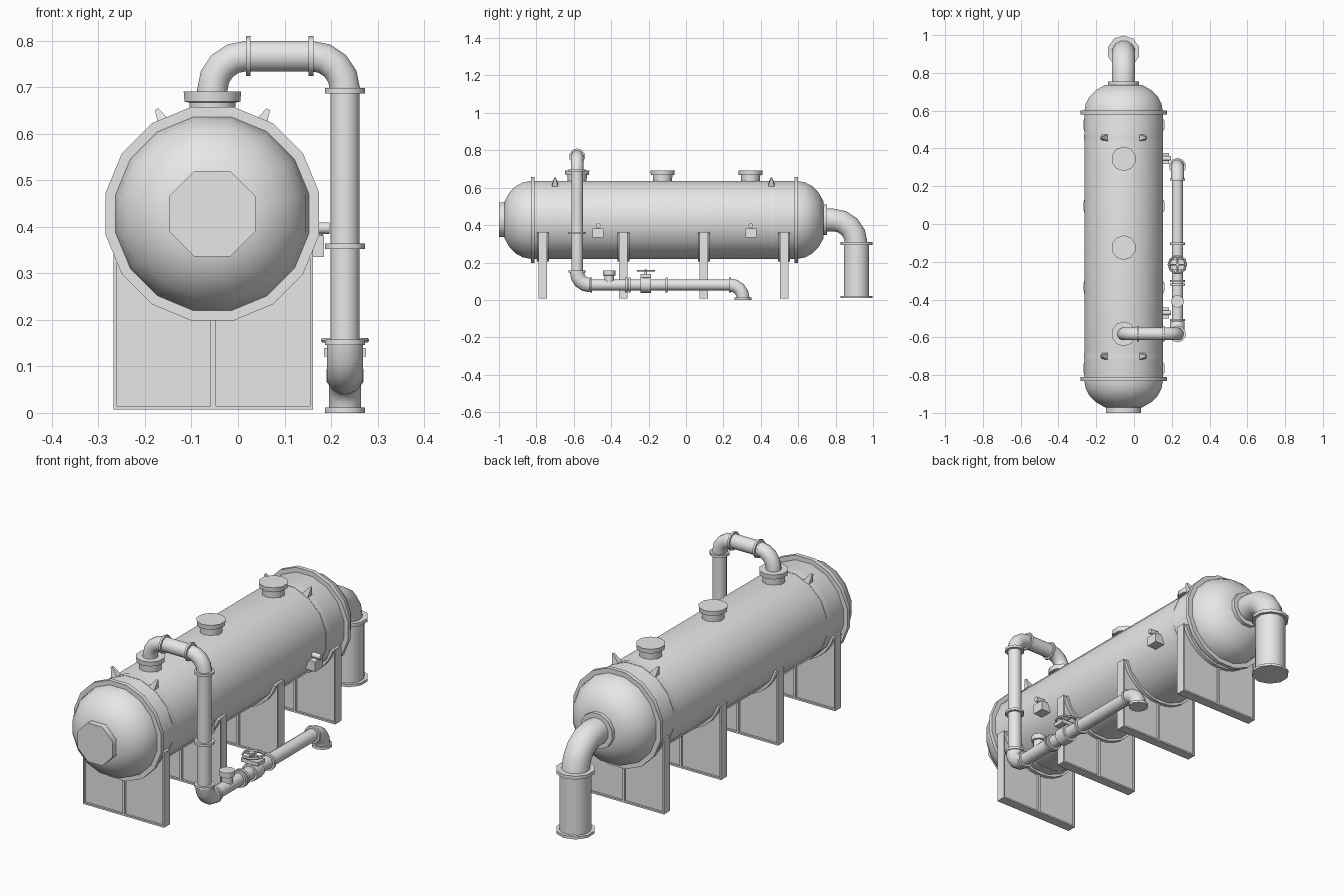
import bpy, bmesh
from math import sin, cos, pi, radians
from mathutils import Vector, Matrix

cube = bpy.data.objects.get("Cube")
if cube:
    bpy.data.objects.remove(cube, do_unlink=True)

grey = bpy.data.materials.new("plain_grey")
grey.use_nodes = True
grey.diffuse_color = (0.8, 0.8, 0.8, 1)
grey.node_tree.nodes["Principled BSDF"].inputs["Base Color"].default_value = (0.8, 0.8, 0.8, 1)

X, Y, Z = Vector((1, 0, 0)), Vector((0, 1, 0)), Vector((0, 0, 1))
TX, TZ, TR = -0.055, 0.428, 0.212      # tank axis and radius
PX, PY, PZ = 0.23, -0.582, 0.08        # side pipe run


def finish(name, bm, smooth=True):
    bmesh.ops.recalc_face_normals(bm, faces=bm.faces)
    mesh = bpy.data.meshes.new(name)
    bm.to_mesh(mesh)
    bm.free()
    mesh.materials.append(grey)
    obj = bpy.data.objects.new(name, mesh)
    bpy.context.collection.objects.link(obj)
    if smooth:
        bpy.ops.object.select_all(action='DESELECT')
        obj.select_set(True)
        bpy.context.view_layer.objects.active = obj
        bpy.ops.object.shade_smooth_by_angle(angle=radians(50))
    return obj


def loft(name, rings, side, n=12):
    """Skin circular rings of (centre, direction, radius); side is square to every direction."""
    bm = bmesh.new()
    loops = []
    for centre, along, r in rings:
        up = along.cross(side).normalized()
        loops.append([bm.verts.new(centre + r * (cos(a) * side + sin(a) * up))
                      for a in [2 * pi * (i + 0.5) / n for i in range(n)]])
    for a, b in zip(loops, loops[1:]):
        for i in range(n):
            j = (i + 1) % n
            bm.faces.new((a[i], a[j], b[j], b[i]))
    bm.faces.new(loops[0])
    bm.faces.new(loops[-1])
    return finish(name, bm)


def lathe(name, origin, axis, profile, n=12):
    """Turn a profile of (distance, radius) about an axis."""
    side = X if abs(axis.x) < 0.5 else Y
    side = (side - axis * side.dot(axis)).normalized()
    return loft(name, [(origin + axis * d, axis, r) for d, r in profile], side, n)


def rod(name, start, end, r, n=12):
    d = end - start
    return lathe(name, start, d.normalized(), [(0, r), (d.length, r)], n)


def flange(name, centre, axis, r, thick=0.014, n=10):
    return rod(name, centre - axis * thick / 2, centre + axis * thick / 2, r, n)


def elbow(name, start, into, out, bend, r, tail=0.0, n=12, steps=4):
    """Quarter bend that leaves start along 'into' and turns to 'out'."""
    pivot = start + out * bend
    rings = [(start - into * tail, into, r)] if tail else []
    for i in range(steps + 1):
        a = pi / 2 * i / steps
        rings.append((pivot - out * bend * cos(a) + into * bend * sin(a),
                      into * cos(a) + out * sin(a), r))
    return loft(name, rings, into.cross(out), n)


def box(name, centre, size):
    bm = bmesh.new()
    bmesh.ops.create_cube(bm, size=1, matrix=Matrix.Translation(centre) @ Matrix.Diagonal((*size, 1)))
    return finish(name, bm, False)


def on_axis(y):
    return Vector((TX, y, TZ))


# Tank shell with rounded ends
dome = [(0.16 * sin(a), TR * cos(a)) for a in [radians(t) for t in (0, 15, 30, 45, 62)]]
shell = [(-0.83 - d, r) for d, r in reversed(dome)] + [(0.595 + d, r) for d, r in dome]
lathe("tank_shell", on_axis(0), Y, shell, 16)
rod("front_nozzle", on_axis(-1.0), on_axis(-0.95), 0.1, 8)
for label, y in (("front", -0.82), ("rear", 0.59)):
    flange(label + "_end_flange", on_axis(y), Y, 0.234, 0.02, 16)
for label, y in (("front", -0.7), ("rear", 0.457)):
    flange(label + "_band", on_axis(y), Y, TR + 0.0015, 0.028, 16)
    # Lifting lugs
    for hand, s in (("left", 1), ("right", -1)):
        out = Vector((s * 0.47, 0, 0.88)).normalized()
        lathe(f"{label}_{hand}_lug", on_axis(y) + out * 0.195, out, [(0, 0.028), (0.06, 0.006)], 4)

# Top nozzles
for i, y in enumerate((PY, -0.125, 0.345)):
    lathe(f"top_nozzle_{i + 1}", Vector((TX, y, 0.62)), Z,
          [(0, 0.05), (0.047, 0.052), (0.049, 0.063), (0.071, 0.065)], 10)

# Saddle supports: panel, edge frame, rib and curved cradle
for i in range(4):
    y = -0.765 + 0.43 * i
    box(f"saddle_panel_{i + 1}", (-0.053, y, 0.18), (0.418, 0.028, 0.345))
    box(f"saddle_base_{i + 1}", (-0.053, y, 0.011), (0.428, 0.046, 0.008))
    box(f"saddle_rib_{i + 1}", (-0.053, y, 0.13), (0.012, 0.046, 0.24))
    for s in (-1, 1):
        box(f"saddle_side_{'left' if s > 0 else 'right'}_{i + 1}",
            (-0.053 + s * 0.211, y, 0.185), (0.007, 0.046, 0.355))
    bm = bmesh.new()
    sections = []
    for k in range(13):
        a = radians(-161 + 142 * k / 12)
        d = Vector((cos(a), 0, sin(a)))
        sections.append([bm.verts.new(on_axis(y + w) + d * r)
                         for r, w in ((0.2, -0.032), (0.222, -0.032), (0.222, 0.032), (0.2, 0.032))])
    for a, b in zip(sections, sections[1:]):
        for k in range(4):
            bm.faces.new((a[k], a[k - 1], b[k - 1], b[k]))
    bm.faces.new(sections[0])
    bm.faces.new(sections[-1])
    finish(f"saddle_cradle_{i + 1}", bm)

# Rear outlet pipe
flange("outlet_collar", on_axis(0.742), Y, 0.085, 0.024, 12)
elbow("outlet_elbow", on_axis(0.785), Y, -Z, 0.125, 0.063, 0.06)
low = Vector((TX, 0.912, 0.01))
rod("outlet_pipe", low, low + Z * 0.295, 0.07, 12)
flange("outlet_upper_flange", low + Z * 0.293, Z, 0.086, 0.016, 10)
flange("outlet_foot_flange", low + Z * 0.006, Z, 0.086, 0.012, 10)

# Side pipe: over the top, down, then along the floor
PR, top = 0.032, 0.767
elbow("riser_elbow", Vector((TX, PY, 0.695)), Z, X, top - 0.695, 0.034, 0.01)
rod("crossover_pipe", Vector((0.01, PY, top)), Vector((0.165, PY, top)), 0.034)
elbow("drop_elbow", Vector((PX - 0.072, PY, top)), X, -Z, 0.072, 0.034)
rod("drop_pipe", Vector((PX, PY, 0.7)), Vector((PX, PY, 0.14)), PR)
elbow("floor_elbow", Vector((PX, PY, PZ + 0.066)), -Z, Y, 0.066, 0.04)
rod("floor_pipe", Vector((PX, -0.52, PZ)), Vector((PX, 0.25, PZ)), PR - 0.002)
elbow("outfall_elbow", Vector((PX, 0.235, PZ)), Y, -Z, 0.07, 0.036, 0.0)
flange("outfall_flange", Vector((PX, 0.305, 0.006)), Z, 0.045, 0.012)
for i, x in enumerate((0.022, 0.157)):
    flange(f"crossover_flange_{i + 1}", Vector((x, PY, top)), X, 0.043, 0.01)
for i, z in enumerate((0.692, 0.358, 0.152)):
    flange(f"drop_flange_{i + 1}", Vector((PX, PY, z)), Z, 0.045, 0.012)
for i, y in enumerate((-0.508, -0.32, -0.302, -0.104, 0.235)):
    flange(f"floor_flange_{i + 1}", Vector((PX, y, PZ)), Y, 0.041, 0.012)

# Branch stub
lathe("branch_stub", Vector((PX, -0.41, PZ)), Z, [(0, 0.026), (0.05, 0.026), (0.052, 0.034), (0.077, 0.034)], 10)

# Valve with bonnet and hand wheel
hub = Vector((PX, -0.215, PZ))
rod("valve_body", hub - Y * 0.028, hub + Y * 0.028, 0.042, 10)
rod("valve_neck", hub, hub + Z * 0.05, 0.02, 8)
box("valve_bonnet", hub + Z * 0.05, (0.09, 0.055, 0.018))
rod("valve_stem", hub + Z * 0.05, hub + Z * 0.083, 0.007, 8)
bpy.ops.mesh.primitive_torus_add(location=hub + Z * 0.076, major_radius=0.046, minor_radius=0.006,
                                 major_segments=10, minor_segments=6)
wheel = bpy.context.object
wheel.name = "hand_wheel"
wheel.data.materials.append(grey)
bpy.ops.object.shade_smooth_by_angle(angle=radians(50))
for name, d in (("wheel_spoke_long", Y), ("wheel_spoke_cross", X)):
    rod(name, hub + Z * 0.076 - d * 0.045, hub + Z * 0.076 + d * 0.045, 0.005, 6)

# Instrument boxes with small gauges on the left flank
for label, y in (("front", -0.47), ("rear", 0.347)):
    box(label + "_instrument_box", (0.16, y, 0.358), (0.05, 0.058, 0.046))
    rod(label + "_gauge_stem", Vector((0.178, y, 0.36)), Vector((0.178, y, 0.395)), 0.005, 6)
    rod(label + "_gauge", Vector((0.14, y, 0.397)), Vector((0.197, y, 0.397)), 0.013, 8)
